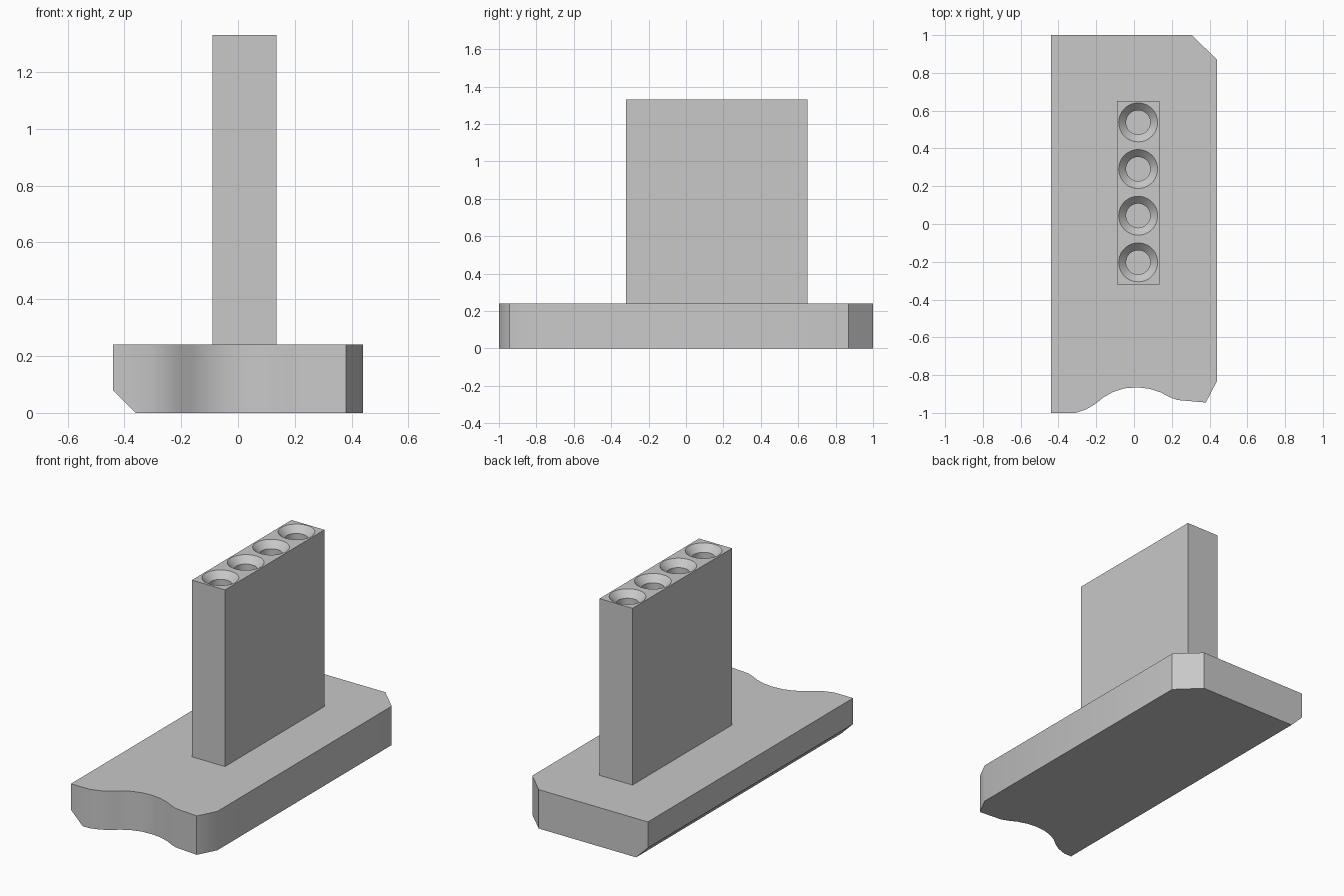
import bpy, bmesh, math
from mathutils import Vector

cube = bpy.data.objects.get("Cube")
if cube:
    bpy.data.objects.remove(cube, do_unlink=True)

grey = bpy.data.materials.new("plain grey")
grey.use_nodes = True
colour = (0.58, 0.58, 0.58, 1)
grey.diffuse_color = colour
grey.node_tree.nodes["Principled BSDF"].inputs["Base Color"].default_value = colour


def make_object(name, bm):
    bmesh.ops.recalc_face_normals(bm, faces=bm.faces)
    mesh = bpy.data.meshes.new(name)
    bm.to_mesh(mesh)
    bm.free()
    mesh.materials.append(grey)
    ob = bpy.data.objects.new(name, mesh)
    bpy.context.collection.objects.link(ob)
    return ob


def select_only(ob):
    bpy.ops.object.select_all(action="DESELECT")
    ob.select_set(True)
    bpy.context.view_layer.objects.active = ob


def smooth(ob):
    select_only(ob)
    bpy.ops.object.shade_smooth_by_angle(angle=math.radians(30))


def prism(outline, z0, z1):
    bm = bmesh.new()
    face = bm.faces.new([bm.verts.new((x, y, z0)) for x, y in outline])
    up = bmesh.ops.extrude_face_region(bm, geom=[face])["geom"]
    verts = [v for v in up if isinstance(v, bmesh.types.BMVert)]
    bmesh.ops.translate(bm, verts=verts, vec=(0, 0, z1 - z0))
    return bm


def cone(bm, x, y, z0, z1, r0, r1):
    made = bmesh.ops.create_cone(bm, cap_ends=True, segments=48, radius1=r0,
                                 radius2=r1, depth=z1 - z0)
    bmesh.ops.translate(bm, verts=made["verts"], vec=(x, y, (z0 + z1) / 2))


# Base slab: wavy front edge, clipped corners
BASE_TOP, TOP = 0.24, 1.33
wave = [(-0.31, -1), (-0.25, -0.98), (-0.205, -0.953), (-0.16, -0.917),
        (-0.11, -0.889), (-0.05, -0.87), (0.02, -0.865), (0.08, -0.872),
        (0.14, -0.891), (0.19, -0.917), (0.23, -0.932), (0.38, -0.945)]
outline = [(-0.44, -1)] + wave + [(0.44, -0.83), (0.44, 0.87), (0.305, 1), (-0.44, 1)]
bm = prism(outline, 0, BASE_TOP)

# Bevel along the lower right long edge
cut = bmesh.ops.bisect_plane(bm, geom=bm.verts[:] + bm.edges[:] + bm.faces[:],
                             plane_co=Vector((-0.44, 0, 0.08)),
                             plane_no=Vector((-1, 0, -1)).normalized(),
                             clear_outer=True)
rim = [e for e in cut["geom_cut"] if isinstance(e, bmesh.types.BMEdge)]
bmesh.ops.holes_fill(bm, edges=rim, sides=0)
smooth(make_object("base", bm))

# Upright block
block = make_object("upright_block", prism(
    [(-0.09, -0.32), (0.135, -0.32), (0.135, 0.65), (-0.09, 0.65)], BASE_TOP, TOP))

# Row of countersunk holes in the top of the block
SINK, BORE = 0.04, 0.064
for i in range(4):
    bm = bmesh.new()
    x, y = 0.022, -0.203 + 0.247 * i
    cone(bm, x, y, TOP - SINK, TOP + SINK, BORE, BORE + 2 * SINK - 0.002)
    countersink = make_object("countersink_cutter", bm)
    bm = bmesh.new()
    cone(bm, x, y, TOP - 0.3, TOP - SINK / 2, BORE, BORE)
    bore = make_object("bore_cutter", bm)
    for cutter in (countersink, bore):
        cutter.hide_render = True
        mod = block.modifiers.new("hole", "BOOLEAN")
        mod.operation = "DIFFERENCE"
        mod.solver = "EXACT"
        mod.object = cutter
        select_only(block)
        bpy.ops.object.modifier_apply(modifier=mod.name)
        bpy.data.objects.remove(cutter, do_unlink=True)
smooth(block)
